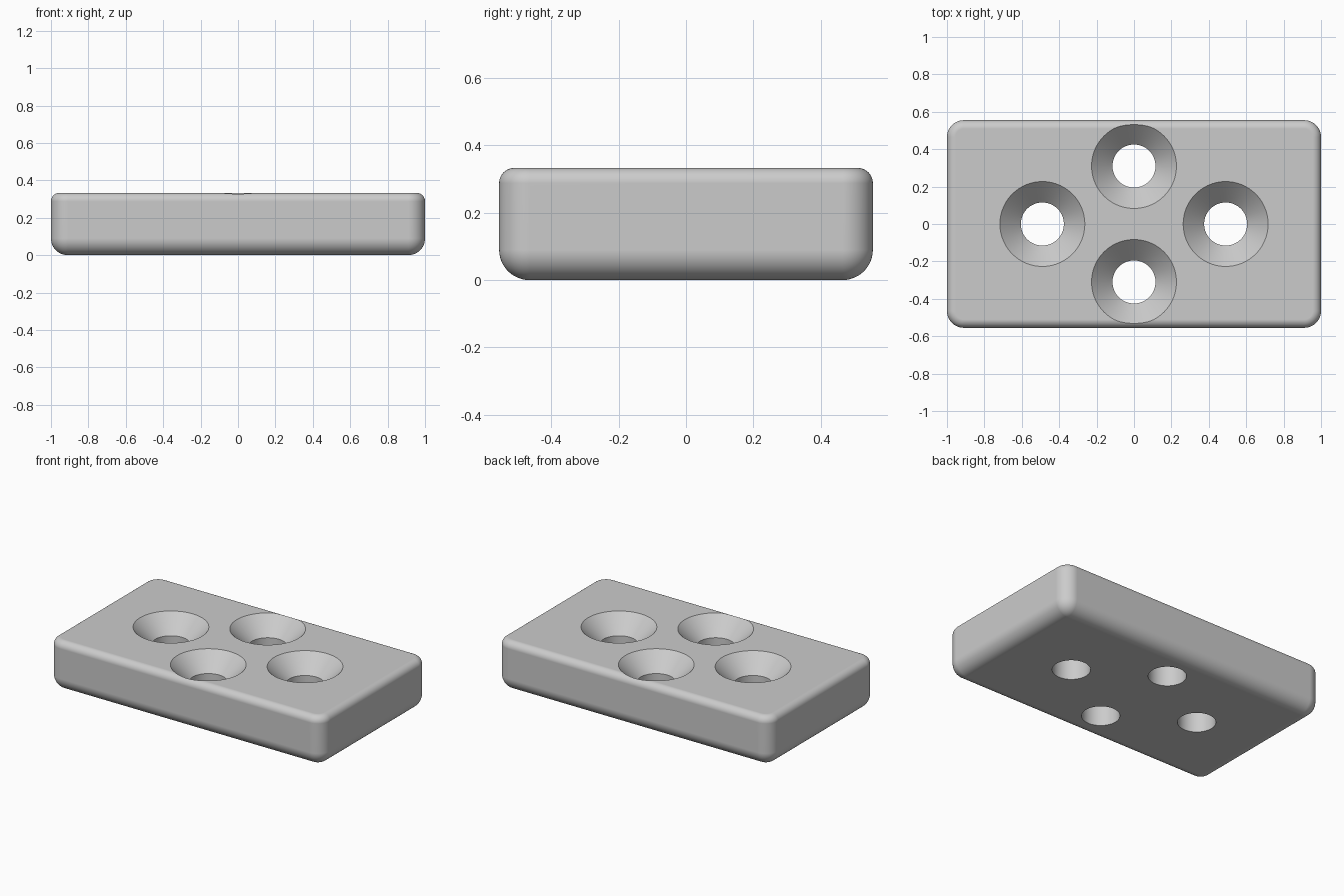
import bpy
import bmesh
from math import sin, cos, pi

cube = bpy.data.objects.get("Cube")
if cube:
    bpy.data.objects.remove(cube, do_unlink=True)

HALF_X, HALF_Y, HEIGHT = 1.0, 0.555, 0.333
CORNER = 0.09            # upright corner and lower edge radius
TOP_ROUND = 0.045        # upper edge radius
HOLE, SINK = 0.115, 0.227
STEPS, SIDES = 12, 96

grey = bpy.data.materials.new("light grey")
grey.use_nodes = True
grey.diffuse_color = (0.6, 0.6, 0.6, 1)
grey.node_tree.nodes["Principled BSDF"].inputs["Base Color"].default_value = (0.6, 0.6, 0.6, 1)


def loft(name, rings):
    """Skin a stack of closed rings and cap both ends."""
    bm = bmesh.new()
    loops = [[bm.verts.new(p) for p in ring] for ring in rings]
    for low, high in zip(loops, loops[1:]):
        n = len(low)
        for i in range(n):
            j = (i + 1) % n
            bm.faces.new((low[i], low[j], high[j], high[i]))
    bm.faces.new(loops[0][::-1])
    bm.faces.new(loops[-1])
    bmesh.ops.remove_doubles(bm, verts=bm.verts[:], dist=0.0001)
    bmesh.ops.recalc_face_normals(bm, faces=bm.faces[:])
    mesh = bpy.data.meshes.new(name)
    bm.to_mesh(mesh)
    bm.free()
    mesh.materials.append(grey)
    obj = bpy.data.objects.new(name, mesh)
    bpy.context.collection.objects.link(obj)
    return obj


def rounded_rectangle(inset, z):
    """Outline with the given inset, its corners shrinking to match."""
    r = CORNER - inset
    ring = []
    for k, (sx, sy) in enumerate([(1, 1), (-1, 1), (-1, -1), (1, -1)]):
        for i in range(STEPS + 1):
            a = (k + i / STEPS) * pi / 2
            ring.append((sx * (HALF_X - CORNER) + r * cos(a),
                         sy * (HALF_Y - CORNER) + r * sin(a), z))
    return ring


def circle(x, y, r, z):
    return [(x + r * cos(2 * pi * i / SIDES), y + r * sin(2 * pi * i / SIDES), z)
            for i in range(SIDES)]


# Rounded block: lower edge arc, then upper edge arc
quarter = [i / STEPS * pi / 2 for i in range(STEPS + 1)]
rings = [rounded_rectangle(CORNER * (1 - sin(a)), CORNER * (1 - cos(a))) for a in quarter]
rings += [rounded_rectangle(TOP_ROUND * (1 - cos(a)), HEIGHT - TOP_ROUND * (1 - sin(a)))
          for a in quarter]
plate = loft("mounting_plate", rings)

# Four countersunk through holes
bpy.context.view_layer.objects.active = plate
throat = HEIGHT - (SINK - HOLE)
for x, y in [(-0.49, 0), (0.49, 0), (0, -0.31), (0, 0.31)]:
    cutter = loft("hole_cutter", [circle(x, y, HOLE, -0.1), circle(x, y, HOLE, throat),
                                  circle(x, y, SINK + 0.04, HEIGHT + 0.04)])
    cutter.hide_render = True
    cut = plate.modifiers.new("countersunk_hole", "BOOLEAN")
    cut.operation = "DIFFERENCE"
    cut.solver = "EXACT"
    cut.object = cutter
    bpy.ops.object.modifier_apply(modifier=cut.name)
    bpy.data.objects.remove(cutter, do_unlink=True)

# Smooth rounds with crisp hole rims
bpy.ops.object.select_all(action="DESELECT")
plate.select_set(True)
bpy.ops.object.shade_smooth_by_angle(angle=pi / 7)
weighted = plate.modifiers.new("weighted_normals", "WEIGHTED_NORMAL")
weighted.keep_sharp = True
